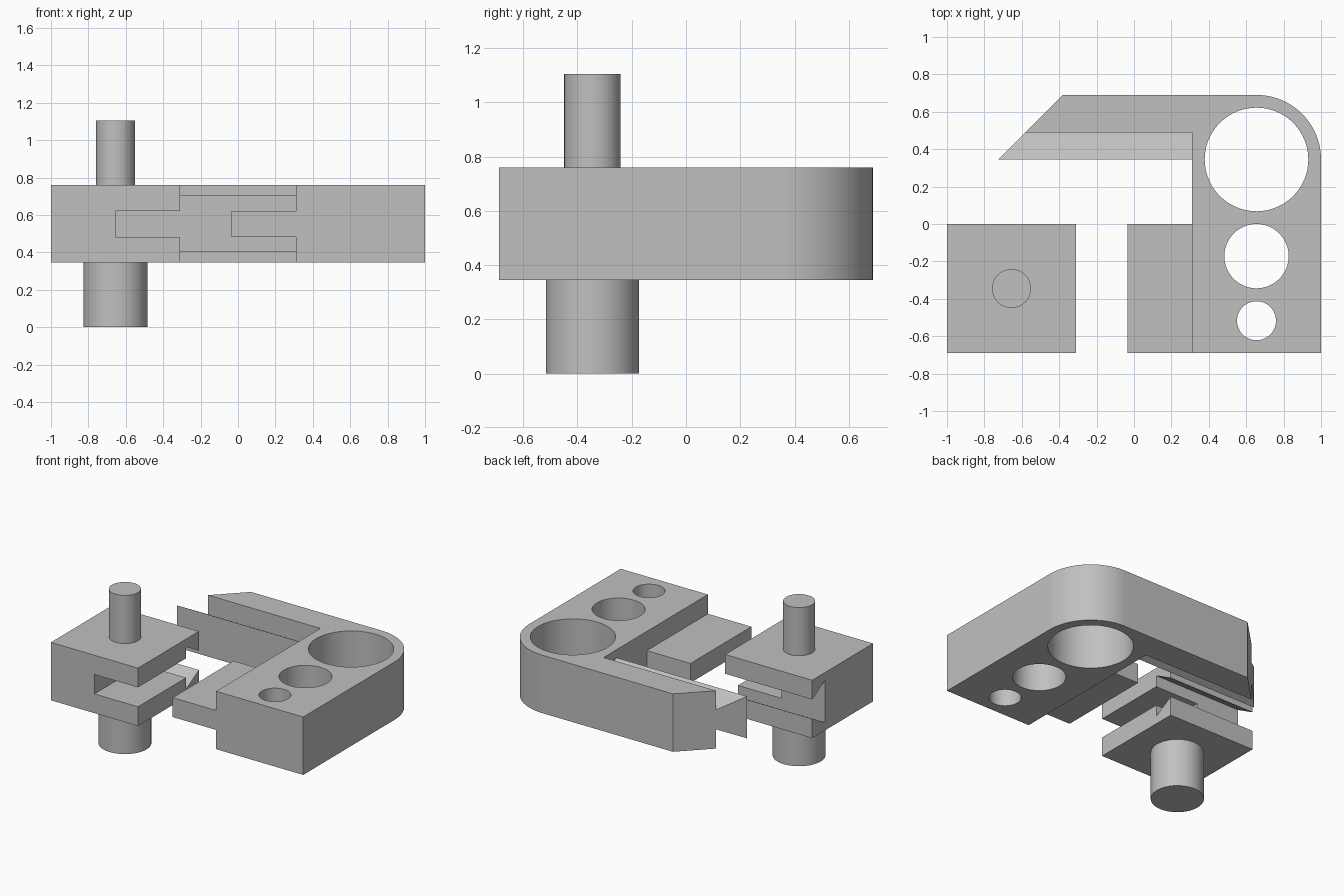
import bpy, bmesh, math
from mathutils import Vector

cube = bpy.data.objects.get("Cube")
if cube:
    bpy.data.objects.remove(cube, do_unlink=True)

GREY = (0.53, 0.53, 0.53, 1)
grey = bpy.data.materials.new("plain grey")
grey.use_nodes = True
grey.diffuse_color = GREY
grey.node_tree.nodes["Principled BSDF"].inputs["Base Color"].default_value = GREY

# Shared sizes
UNIT = 0.69                    # side of the square block
BOTTOM, TOP = 0.345, 0.76      # slab height
NECK_LOW, NECK_HIGH = 0.483, 0.622
WIDE_LOW, WIDE_HIGH = 0.402, 0.703
DEPTH = 0.145                  # dovetail depth
AXIS_X, PIN_Y = 0.655, -0.345
PILLAR_X = 0.31


def prism(name, profile, start, end, axis="z"):
    """Extrude a closed profile: (x, y) along z, or (y, z) along x."""
    bm = bmesh.new()
    place = (lambda p: (p[0], p[1], start)) if axis == "z" else (lambda p: (start, p[0], p[1]))
    face = bm.faces.new([bm.verts.new(place(p)) for p in profile])
    length = end - start
    move = Vector((0, 0, length)) if axis == "z" else Vector((length, 0, 0))
    grown = bmesh.ops.extrude_face_region(bm, geom=[face], use_keep_orig=True)
    bmesh.ops.translate(bm, vec=move, verts=[v for v in grown["geom"] if isinstance(v, bmesh.types.BMVert)])
    bmesh.ops.recalc_face_normals(bm, faces=bm.faces)
    mesh = bpy.data.meshes.new(name)
    bm.to_mesh(mesh)
    bm.free()
    mesh.materials.append(grey)
    ob = bpy.data.objects.new(name, mesh)
    bpy.context.collection.objects.link(ob)
    return ob


def arc(x, y, radius, begin, finish, steps):
    return [(x + radius * math.cos(a), y + radius * math.sin(a))
            for a in (math.radians(begin + (finish - begin) * i / steps) for i in range(steps + 1))]


def cylinder(name, x, y, radius, start, end):
    return prism(name, arc(x, y, radius, 0, 360, 64)[:-1], start, end)


def box(name, x0, x1, y0, y1, z0, z1):
    return prism(name, [(x0, y0), (x1, y0), (x1, y1), (x0, y1)], z0, z1)


def select(ob):
    bpy.ops.object.select_all(action="DESELECT")
    ob.select_set(True)
    bpy.context.view_layer.objects.active = ob


def cut(ob, cutter):
    cutter.hide_render = True
    mod = ob.modifiers.new("cut", "BOOLEAN")
    mod.operation, mod.solver, mod.object = "DIFFERENCE", "EXACT", cutter
    select(ob)
    bpy.ops.object.modifier_apply(modifier=mod.name)
    bpy.data.objects.remove(cutter, do_unlink=True)


def smooth(ob):
    select(ob)
    bpy.ops.object.shade_smooth_by_angle(angle=math.radians(30))


# Bracket: pillar with a rounded corner running into a mitred arm
back, inner = UNIT, UNIT / 2 + DEPTH
mitre = lambda y: y - 1.07
outline = [(PILLAR_X, -UNIT), (1, -UNIT)]
outline += arc(AXIS_X, UNIT / 2, UNIT / 2, 0, 90, 24)
outline += [(mitre(back), back), (mitre(inner), inner), (PILLAR_X, inner)]
bracket = prism("bracket", outline, BOTTOM, TOP)
for y, radius in ((0.345, 0.277), (-0.172, 0.172), (-0.517, 0.104)):
    cut(bracket, cylinder("hole_cutter", AXIS_X, y, radius, 0, 1))
smooth(bracket)

# Dovetail rail along the arm, its free end following the mitre
front = UNIT / 2
rail = prism("dovetail_rail", [(front, WIDE_LOW), (front, WIDE_HIGH),
                               (inner, NECK_HIGH), (inner, NECK_LOW)], -1, PILLAR_X, "x")
for v in rail.data.vertices:
    if v.co.x < 0:
        v.co.x = mitre(v.co.y)

# Flat tongue on the pillar
box("flat_tongue", PILLAR_X - UNIT / 2, PILLAR_X, -UNIT, 0, NECK_LOW, NECK_HIGH)

# Block with a dovetail groove at the back and a slot on its left side
block = prism("slotted_block", [(-UNIT, BOTTOM), (0, BOTTOM), (0, NECK_LOW), (-DEPTH, WIDE_LOW),
                                (-DEPTH, WIDE_HIGH), (0, NECK_HIGH), (0, TOP), (-UNIT, TOP)],
              -1, -PILLAR_X, "x")
cut(block, box("slot_cutter", -AXIS_X, 0, -1, 0.2, NECK_LOW, NECK_HIGH))

# Pins above and below the block
smooth(cylinder("lower_pin", -AXIS_X, PIN_Y, 0.172, 0, BOTTOM))
smooth(cylinder("upper_pin", -AXIS_X, PIN_Y, 0.104, TOP, 1.105))
